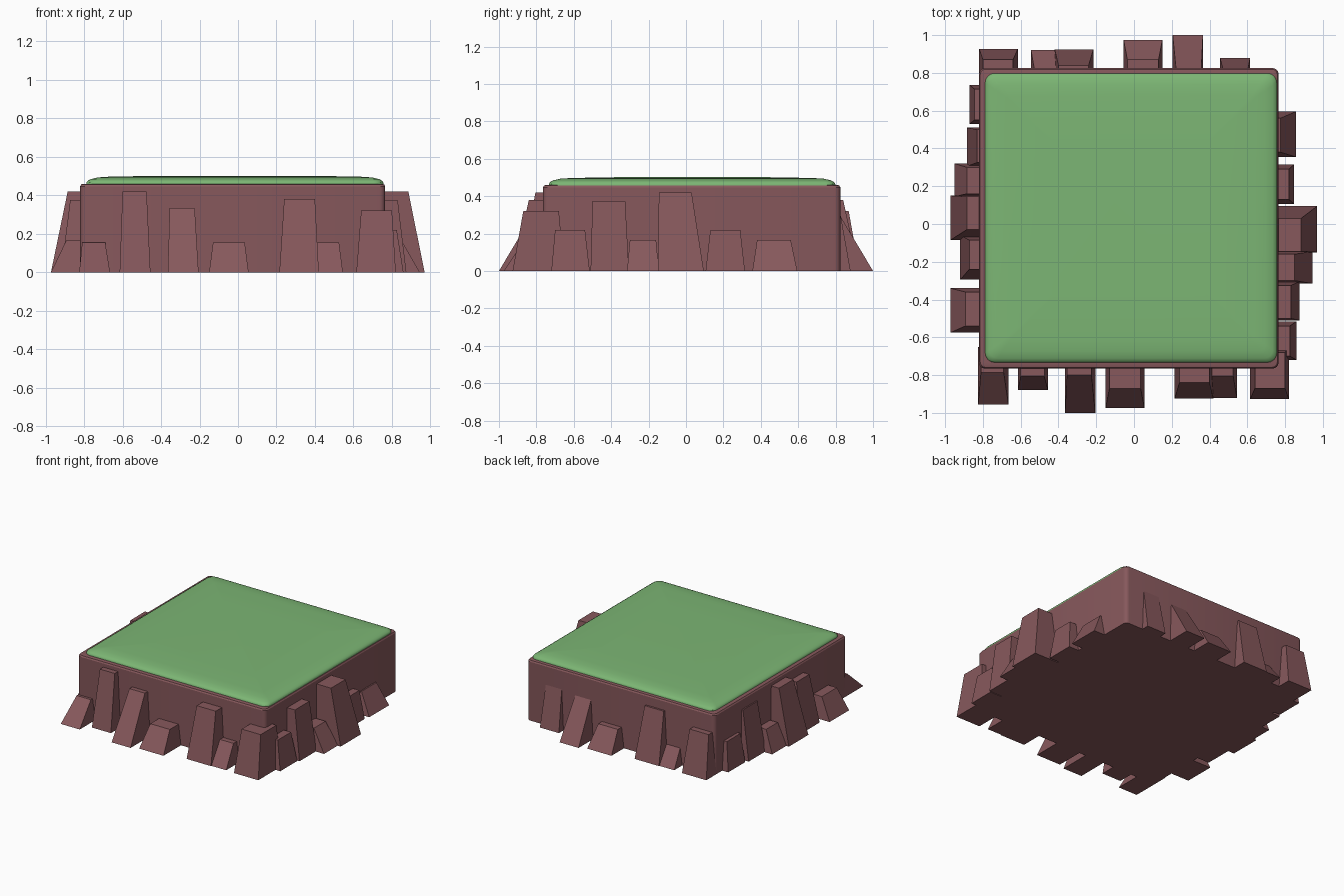
import bpy, bmesh, math

if "Cube" in bpy.data.objects:
    bpy.data.objects.remove(bpy.data.objects["Cube"])


def material(name, color):
    m = bpy.data.materials.new(name)
    m.diffuse_color = (*color, 1)
    m.use_nodes = True
    m.node_tree.nodes["Principled BSDF"].inputs["Base Color"].default_value = m.diffuse_color
    return m


ROCK = material("brown rock", (0.242, 0.098, 0.107))
GRASS = material("green grass", (0.202, 0.468, 0.175))


def finish(name, bm, mat, smooth=None):
    bmesh.ops.recalc_face_normals(bm, faces=bm.faces)
    me = bpy.data.meshes.new(name)
    bm.to_mesh(me)
    bm.free()
    me.materials.append(mat)
    ob = bpy.data.objects.new(name, me)
    bpy.context.collection.objects.link(ob)
    if smooth:
        bpy.ops.object.select_all(action='DESELECT')
        ob.select_set(True)
        bpy.context.view_layer.objects.active = ob
        bpy.ops.object.shade_smooth_by_angle(angle=math.radians(smooth))
    return ob


def slab(name, x0, x1, y0, y1, radius, rings, mat, smooth):
    """Rounded rectangle lofted through (inset, height) rings."""
    bm = bmesh.new()
    loops = []
    for inset, z in rings:
        loop = []
        r = max(radius - inset * 0.3, 0.008)
        for k, (sx, sy) in enumerate([(1, 1), (-1, 1), (-1, -1), (1, -1)]):
            cx = (x1 - inset - r) if sx > 0 else (x0 + inset + r)
            cy = (y1 - inset - r) if sy > 0 else (y0 + inset + r)
            for j in range(5):
                a = math.pi / 2 * (k + j / 4)
                loop.append(bm.verts.new((cx + r * math.cos(a), cy + r * math.sin(a), z)))
        loops.append(loop)
    for a, b in zip(loops, loops[1:]):
        for i in range(len(a)):
            j = (i + 1) % len(a)
            bm.faces.new((a[i], a[j], b[j], b[i]))
    bm.faces.new(loops[0])
    bm.faces.new(loops[-1])
    return finish(name, bm, mat, smooth)


# Main earth block and its grass cap
slab("earth_block", -0.82, 0.765, -0.765, 0.825, 0.03,
     [(0, 0), (0, 0.447), (0.006, 0.457), (0.016, 0.46)], ROCK, 30)
slab("grass_cap", -0.788, 0.756, -0.733, 0.798, 0.05,
     [(0, 0.45), (0, 0.466), (0.006, 0.475), (0.022, 0.484), (0.06, 0.493),
      (0.12, 0.497), (0.35, 0.501)], GRASS, 40)


def rock(name, a0, a1, t0, t1, out, top, h, angle):
    """Tapered rock on the front side, turned about z to face another side.
    a = base span, t = top span, out/top = distance of base and top edge."""
    c, s = round(math.cos(angle)), round(math.sin(angle))
    base = [(a0, -out), (a1, -out), (a1, -0.65), (a0, -0.65)]
    head = [(t0, -top), (t1, -top), (t1, -0.68), (t0, -0.68)]
    bm = bmesh.new()
    lo = [bm.verts.new((x * c - y * s, x * s + y * c, 0)) for x, y in base]
    hi = [bm.verts.new((x * c - y * s, x * s + y * c, h)) for x, y in head]
    bm.faces.new(lo)
    bm.faces.new(hi)
    for i in range(4):
        j = (i + 1) % 4
        bm.faces.new((lo[i], lo[j], hi[j], hi[i]))
    finish(name, bm, ROCK)


# Front rocks; all but the first repeat on the back, turned half around
front = [
    (-0.825, -0.665, -0.81, -0.69, 0.955, 0.785, 0.155),
    (-0.615, -0.455, -0.60, -0.475, 0.88, 0.805, 0.42),
    (-0.365, -0.205, -0.355, -0.225, 1.00, 0.80, 0.335),
    (-0.15, 0.055, -0.13, 0.035, 0.975, 0.87, 0.155),
    (0.215, 0.42, 0.24, 0.40, 0.925, 0.84, 0.38),
    (0.385, 0.545, 0.40, 0.525, 0.92, 0.805, 0.155),
    (0.615, 0.82, 0.64, 0.80, 0.927, 0.87, 0.32),
]
for i, r in enumerate(front):
    rock(f"front_rock_{i + 1}", *r, 0)
    if i:
        rock(f"back_rock_{i}", *r, math.pi)

# Right rocks (span along y)
right = [
    (-0.72, -0.515, -0.70, -0.54, 0.86, 0.825, 0.22),
    (-0.51, -0.305, -0.50, -0.325, 0.875, 0.83, 0.375),
    (-0.315, -0.145, -0.30, -0.16, 0.945, 0.85, 0.165),
    (-0.15, 0.095, -0.145, 0.03, 0.97, 0.885, 0.42),
    (0.105, 0.315, 0.13, 0.29, 0.847, 0.82, 0.22),
    (0.355, 0.595, 0.38, 0.56, 0.857, 0.775, 0.165),
]
# Left rocks (span along -y)
left = [
    (-0.735, -0.53, -0.715, -0.55, 0.87, 0.845, 0.22),
    (-0.51, -0.305, -0.50, -0.325, 0.885, 0.83, 0.375),
    (-0.32, -0.145, -0.30, -0.16, 0.95, 0.885, 0.165),
    (-0.15, 0.085, -0.145, 0.03, 0.972, 0.885, 0.42),
    (0.06, 0.295, 0.085, 0.24, 0.92, 0.872, 0.375),
    (0.34, 0.575, 0.36, 0.54, 0.972, 0.893, 0.165),
]
for i, (r, l) in enumerate(zip(right, left)):
    rock(f"right_rock_{i + 1}", *r, math.pi / 2)
    rock(f"left_rock_{i + 1}", *l, -math.pi / 2)
